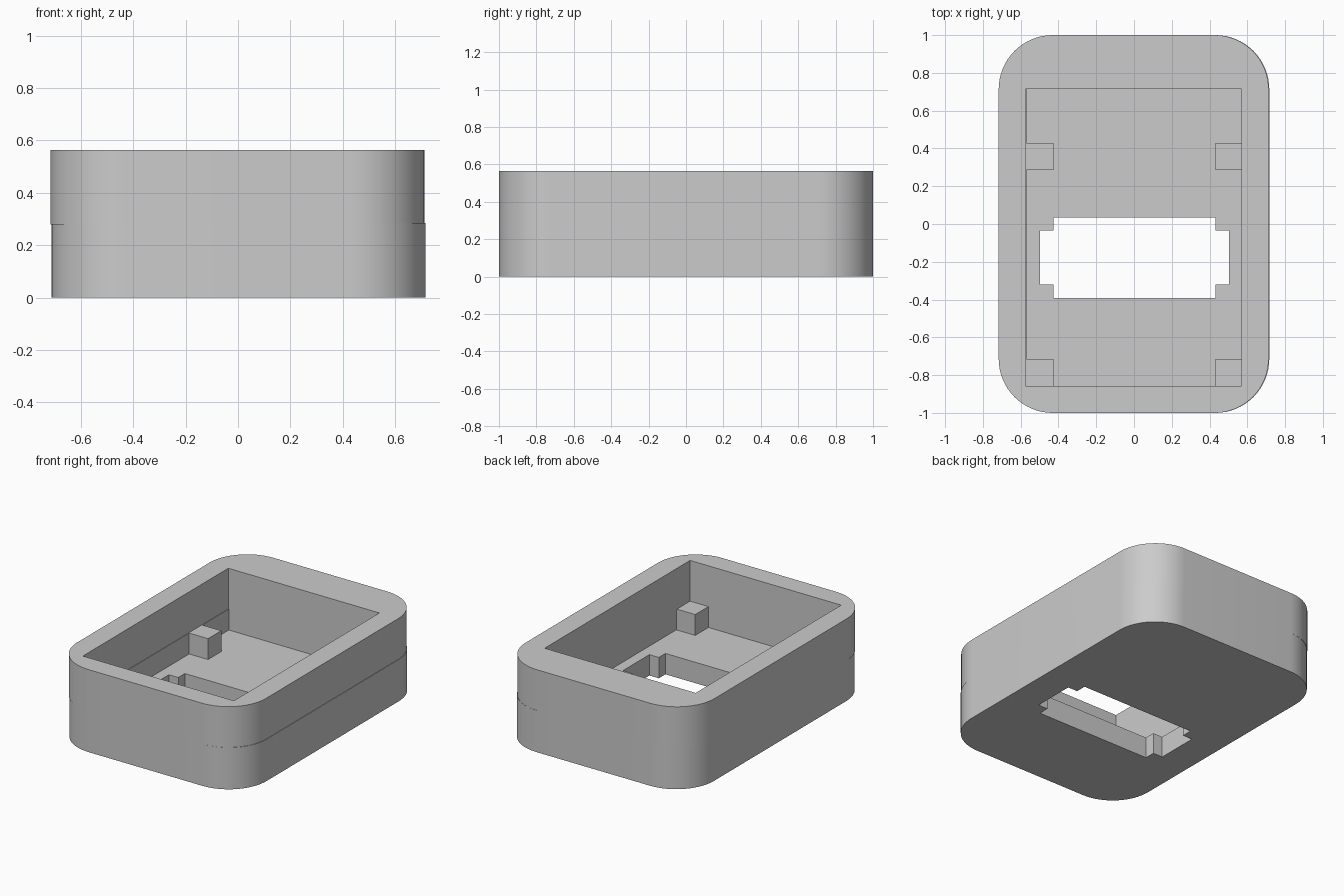
import bpy
import bmesh
import math

cube = bpy.data.objects.get("Cube")
if cube:
    bpy.data.objects.remove(cube, do_unlink=True)

U = 1 / 14          # design unit: the case is 28 units long
SHIFT = 0.002       # slight sideways offset between the two halves

grey = bpy.data.materials.new("light grey plastic")
grey.use_nodes = True
grey.diffuse_color = (0.6, 0.6, 0.6, 1)
grey.node_tree.nodes["Principled BSDF"].inputs["Base Color"].default_value = (0.6, 0.6, 0.6, 1)


def prism(name, outline, z0, z1):
    """Extrude a counter-clockwise outline, given in design units."""
    bm = bmesh.new()
    base = bm.faces.new([bm.verts.new((x * U, y * U, z0 * U)) for x, y in outline])
    top = bmesh.ops.extrude_face_region(bm, geom=[base], use_keep_orig=True)["geom"]
    bmesh.ops.translate(bm, vec=(0, 0, (z1 - z0) * U),
                        verts=[v for v in top if isinstance(v, bmesh.types.BMVert)])
    bmesh.ops.recalc_face_normals(bm, faces=bm.faces)
    mesh = bpy.data.meshes.new(name)
    bm.to_mesh(mesh)
    bm.free()
    mesh.materials.append(grey)
    obj = bpy.data.objects.new(name, mesh)
    bpy.context.collection.objects.link(obj)
    return obj


def rectangle(x0, x1, y0, y1):
    return [(x0, y0), (x1, y0), (x1, y1), (x0, y1)]


def rounded_rectangle(hx, hy, r, steps=16):
    points = []
    for corner, (sx, sy) in enumerate([(1, 1), (-1, 1), (-1, -1), (1, -1)]):
        for i in range(steps + 1):
            a = math.pi / 2 * (corner + i / steps)
            points.append((sx * (hx - r) + r * math.cos(a), sy * (hy - r) + r * math.sin(a)))
    return points


def activate(obj):
    bpy.ops.object.select_all(action='DESELECT')
    obj.select_set(True)
    bpy.context.view_layer.objects.active = obj


def cut(obj, outline, z0, z1):
    cutter = prism("cutter", outline, z0, z1)
    cutter.hide_render = True
    mod = obj.modifiers.new("cut", 'BOOLEAN')
    mod.operation = 'DIFFERENCE'
    mod.solver = 'EXACT'
    mod.object = cutter
    activate(obj)
    bpy.ops.object.modifier_apply(modifier=mod.name)
    bpy.data.objects.remove(cutter, do_unlink=True)


body = rounded_rectangle(10, 14, 4)
cavity = rectangle(-8, 8, -12, 10)

# Lower half: tray with a floor and a notched window through it
lower = prism("lower_case", body, 0, 4)
cut(lower, cavity, 2, 5)
window = [(6, -5.5), (6, -4.5), (7, -4.5), (7, -0.5), (6, -0.5), (6, 0.5)]
window += [(-x, y) for x, y in reversed(window)]
cut(lower, window, -1, 3)
lower.location.x = SHIFT

# Upper half: open wall ring overlapping the tray rim
upper = prism("upper_case", body, 3.9, 7.9)
cut(upper, cavity, 3, 9)
upper.location.x = -SHIFT

for half in (lower, upper):
    activate(half)
    bpy.ops.object.shade_smooth_by_angle(angle=math.radians(30))

# Four support posts against the side walls
for side, x0, x1 in (("right", -8.1, -6), ("left", 6, 8.1)):
    for end, y0, y1 in (("front", -12.1, -10), ("back", 4, 6)):
        post = prism(f"{end}_{side}_post", rectangle(x0, x1, y0, y1), 1.9, 4)
        post.location.x = SHIFT
